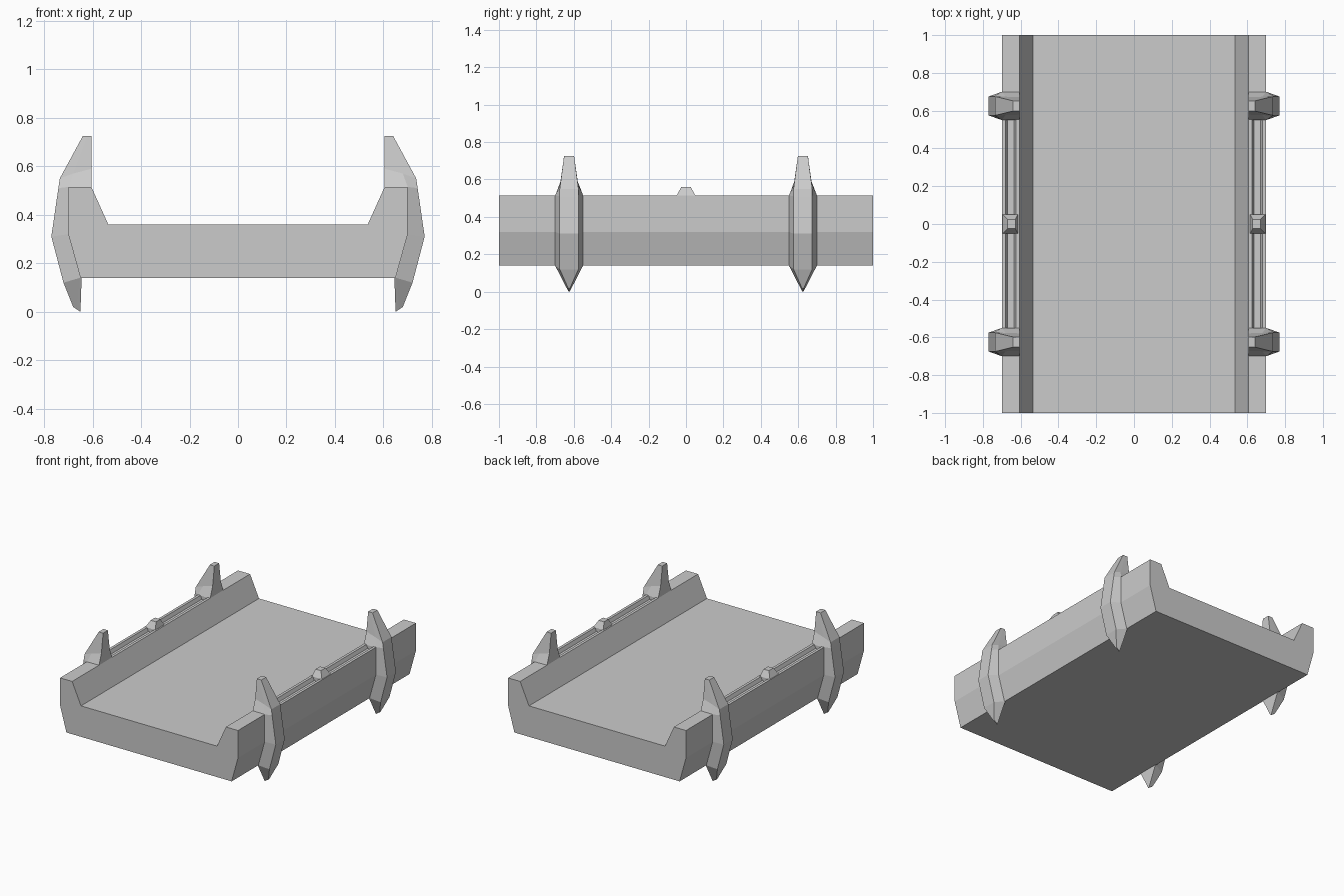
import bpy, bmesh

if "Cube" in bpy.data.objects:
    bpy.data.objects.remove(bpy.data.objects["Cube"])


def loft(name, sections):
    """Skin a list of closed sections (equal point counts) and cap both ends."""
    bm = bmesh.new()
    rings = [[bm.verts.new(p) for p in s] for s in sections]
    n = len(rings[0])
    for a, b in zip(rings, rings[1:]):
        for i in range(n):
            j = (i + 1) % n
            bm.faces.new((a[i], a[j], b[j], b[i]))
    bm.faces.new(rings[0])
    bm.faces.new(rings[-1][::-1])
    bmesh.ops.recalc_face_normals(bm, faces=bm.faces)
    mesh = bpy.data.meshes.new(name)
    bm.to_mesh(mesh)
    bm.free()
    ob = bpy.data.objects.new(name, mesh)
    bpy.context.collection.objects.link(ob)
    return ob


def extrude_y(name, profile, y0, y1):
    return loft(name, [[(x, y, z) for x, z in profile] for y in (y0, y1)])


# Deck: channel profile with raised side rails
half = [(0.65, 0.14), (0.70, 0.32), (0.70, 0.515), (0.605, 0.515), (0.535, 0.36)]
deck = extrude_y("deck", half + [(-x, z) for x, z in half[::-1]], -1, 1)

# Rib sections from top to bottom: (inner, flange, outer) as (x, half width, z)
rib = [
    [(0.605, 0.027, 0.725), (0.622, 0.027, 0.725), (0.64, 0.027, 0.725)],
    [(0.605, 0.046, 0.59), (0.68, 0.049, 0.57), (0.735, 0.05, 0.55)],
    [(0.605, 0.075, 0.51), (0.70, 0.075, 0.515), (0.741, 0.05, 0.51)],
    [(0.65, 0.075, 0.32), (0.70, 0.075, 0.32), (0.77, 0.05, 0.31)],
    [(0.645, 0.075, 0.14), (0.652, 0.075, 0.14), (0.72, 0.05, 0.12)],
    [(0.65, 0.003, 0.0), (0.665, 0.004, 0.01), (0.68, 0.005, 0.02)],
]

groove = [(0.618, 0.53), (0.635, 0.49), (0.67, 0.49), (0.687, 0.53)]

for side, sx in (("right", 1), ("left", -1)):
    # Shallow groove along the rail top, between the ribs
    cutter = extrude_y("groove_cutter_" + side, [(sx * x, z) for x, z in groove], -0.62, 0.62)
    cutter.hide_render = True
    cutter.hide_viewport = True
    mod = deck.modifiers.new("groove_" + side, 'BOOLEAN')
    mod.operation = 'DIFFERENCE'
    mod.solver = 'EXACT'
    mod.object = cutter

    # Clamp ribs
    for end, cy in (("front", -0.625), ("back", 0.625)):
        loft(f"rib_{end}_{side}", [
            [(sx * x, cy + w, z) for x, w, z in s] +
            [(sx * x, cy - w, z) for x, w, z in s[::-1]] for s in rib])

    # Small stud at the middle of the rail
    levels = [(0.615, 0.695, 0.05, 0.485), (0.615, 0.695, 0.05, 0.515),
              (0.628, 0.67, 0.025, 0.56)]
    loft("stud_" + side, [
        [(sx * a, -w, z), (sx * b, -w, z), (sx * b, w, z), (sx * a, w, z)]
        for a, b, w, z in levels])
